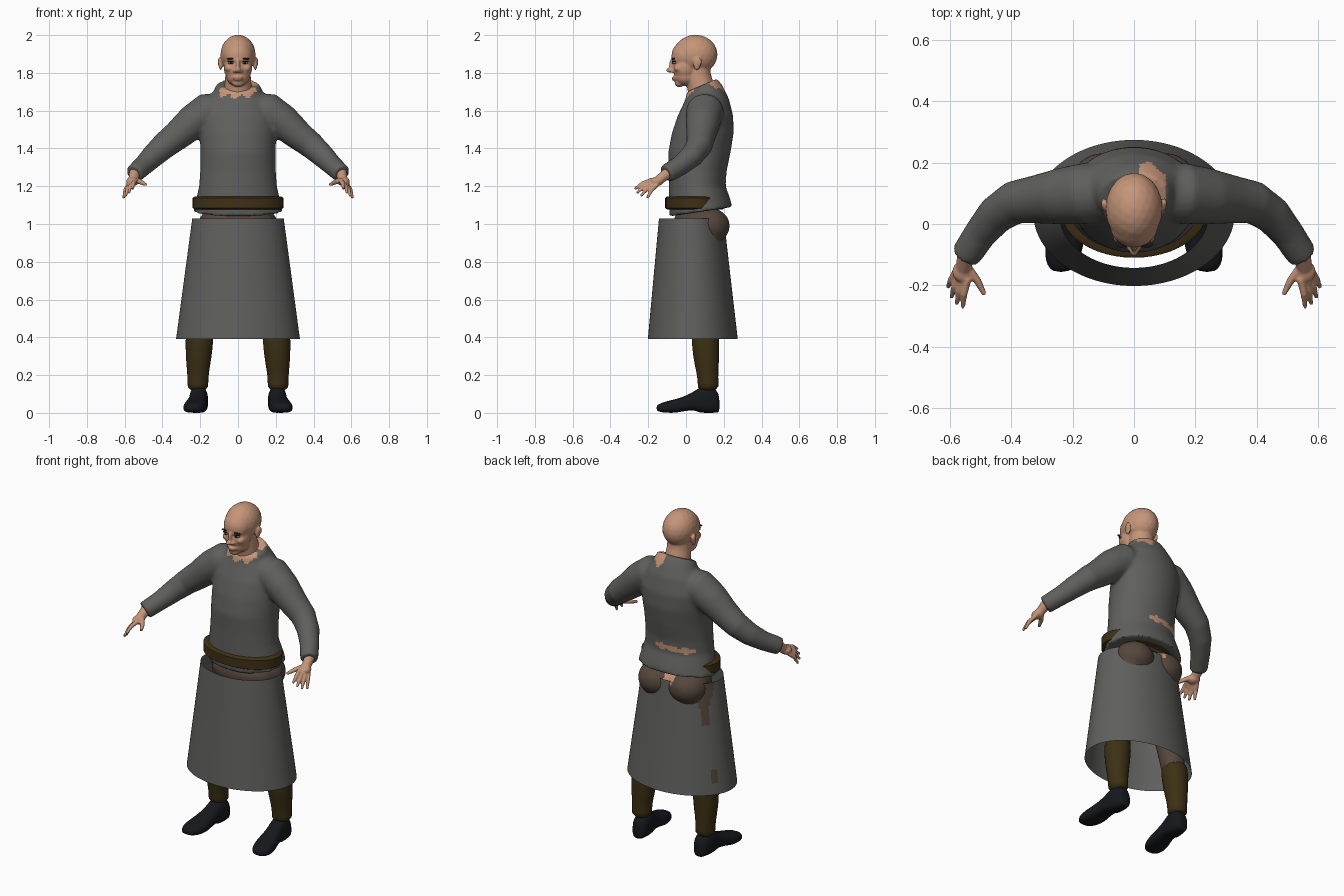
import bpy, bmesh, math
from mathutils import Vector, Matrix

if "Cube" in bpy.data.objects:
    bpy.data.objects.remove(bpy.data.objects["Cube"])


def material(name, rgb):
    m = bpy.data.materials.new(name)
    m.use_nodes = True
    m.diffuse_color = (*rgb, 1)
    m.node_tree.nodes["Principled BSDF"].inputs["Base Color"].default_value = (*rgb, 1)
    return m


SKIN = material("skin", (0.56, 0.30, 0.19))
LIP = material("lips", (0.42, 0.19, 0.13))
GREY = material("grey wool", (0.115, 0.117, 0.11))
LEATHER = material("belt leather", (0.05, 0.03, 0.008))
STOCKING = material("stocking brown", (0.045, 0.03, 0.007))
BREECH = material("breeches brown", (0.09, 0.062, 0.045))
BLACK = material("black leather", (0.008, 0.009, 0.012))
DARK = material("dark hair", (0.015, 0.01, 0.008))
WHITE = material("eye white", (0.5, 0.47, 0.43))


def loft(bm, rings, cap=True):
    """Join rings of points with quads."""
    rows = [[bm.verts.new(p) for p in r] for r in rings]
    n = len(rows[0])
    for a, b in zip(rows, rows[1:]):
        for i in range(n):
            j = (i + 1) % n
            bm.faces.new((a[i], a[j], b[j], b[i]))
    if cap:
        bm.faces.new(rows[0][::-1])
        bm.faces.new(rows[-1])


def oval(z, rx, front, back, tilt=0, n=48):
    """Horizontal oval ring, raised at the back by tilt."""
    mid, ry = (front + back) / 2, (back - front) / 2
    ts = [2 * math.pi * i / n for i in range(n)]
    return [Vector((rx * math.cos(t), mid + ry * math.sin(t), z + tilt * math.sin(t))) for t in ts]


def tube(bm, stops, n=20):
    """Round limb through (x, y, z, radius) stops."""
    pts = [Vector(s[:3]) for s in stops]
    rings = []
    for i, p in enumerate(pts):
        d = pts[min(i + 1, len(pts) - 1)] - pts[max(i - 1, 0)]
        q = d.to_track_quat("Z", "Y")
        r = stops[i][3]
        rings.append([p + q @ Vector((r * math.cos(2 * math.pi * k / n),
                                      r * math.sin(2 * math.pi * k / n), 0)) for k in range(n)])
    loft(bm, rings)


def ball(bm, c, r):
    m = Matrix.Translation(c) @ Matrix.Diagonal((*r, 1))
    bmesh.ops.create_icosphere(bm, subdivisions=3, radius=1, matrix=m)


def finish(name, bm, mats, voxel=0, smooth=0, subsurf=0, rule=None):
    """Make the object, blend its pieces, then colour faces by a rule."""
    bmesh.ops.recalc_face_normals(bm, faces=bm.faces)
    me = bpy.data.meshes.new(name)
    bm.to_mesh(me)
    bm.free()
    ob = bpy.data.objects.new(name, me)
    bpy.context.scene.collection.objects.link(ob)
    if voxel:
        mod = ob.modifiers.new("blend", "REMESH")
        mod.mode = "VOXEL"
        mod.voxel_size = voxel
    if smooth:
        mod = ob.modifiers.new("soften", "SMOOTH")
        mod.factor, mod.iterations = 0.5, smooth
    if subsurf:
        mod = ob.modifiers.new("round", "SUBSURF")
        mod.levels = mod.render_levels = subsurf
    if len(ob.modifiers):
        dg = bpy.context.evaluated_depsgraph_get()
        me = bpy.data.meshes.new_from_object(ob.evaluated_get(dg))
        ob.modifiers.clear()
        ob.data = me
    me.materials.clear()
    for m in mats:
        me.materials.append(m)
    for p in me.polygons:
        p.material_index = rule(p.center) if rule else 0
        p.use_smooth = True
    me.set_sharp_from_angle(angle=math.radians(50))
    return ob


# Tunic: torso and sleeves blended into one garment
bm = bmesh.new()
torso = [(1.065, .238, -.088, .245, .025), (1.12, .224, -.09, .235, .01), (1.2, .206, -.09, .21, 0),
         (1.28, .2, -.09, .215, 0), (1.38, .198, -.094, .236, 0), (1.48, .203, -.075, .252, 0),
         (1.57, .205, -.045, .25, 0), (1.65, .17, -.012, .228, .01), (1.7, .13, .0, .195, .03),
         (1.735, .115, .005, .165, .035)]
loft(bm, [oval(*t) for t in torso])
for s in (1, -1):
    tube(bm, [(s * .08, .1, 1.61, .085), (s * .16, .1, 1.595, .1), (s * .24, .09, 1.54, .092),
              (s * .32, .08, 1.47, .079), (s * .39, .07, 1.415, .071), (s * .45, .03, 1.36, .063),
              (s * .5, -.03, 1.31, .054), (s * .55, -.105, 1.265, .05)])


def tunic_rule(c):
    jag = .012 * math.sin(c.x * 90)
    neckline = abs(c.x) < .098 and c.y < .06 and c.z > 1.672 + jag + 1.5 * c.x * c.x
    nape = .02 < c.x < .105 + jag and c.y > .08 and c.z > 1.71 + jag
    tear = -.17 < c.x < .06 and c.y > .08 and abs(c.z - 1.235 - .06 * c.x) < .015 + jag / 3
    return int(neckline or nape or tear)


finish("tunic", bm, [GREY, SKIN], .011, 5, rule=tunic_rule)

# Skirt: open flared sheet with worn patches where a leg shows
bm = bmesh.new()
rings = []
for i in range(41):
    f = i / 40
    rings.append(oval(1.03 - .64 * f, .242 + .086 * f, -.143 - .059 * f, .2 + .074 * f, n=120))
loft(bm, rings, cap=False)


def skirt_rule(c):
    a = math.degrees(math.atan2(c.y - .03, c.x))
    upper = c.z > .79 and abs(a - 154) < 5 + max(0, c.z - .88) * 90
    lower = abs(c.z - .5) < .04 and abs(a - 160) < 4
    return int(upper or lower)


finish("skirt", bm, [GREY, BREECH], rule=skirt_rule)

# Belt
bm = bmesh.new()
loft(bm, [oval(1.078, .228, -.1, .195), oval(1.084, .24, -.11, .205),
          oval(1.138, .24, -.11, .205), oval(1.146, .228, -.1, .195)])
finish("belt", bm, [LEATHER])

# Breeches: hips, seat and thighs
bm = bmesh.new()
ball(bm, (0, .06, 1.0), (.2, .13, .1))
for s in (1, -1):
    ball(bm, (s * .1, .115, .99), (.115, .118, .1))
    tube(bm, [(s * .2, .1, .4, .066), (s * .18, .09, .55, .075), (s * .15, .085, .72, .09),
              (s * .11, .085, .95, .1)])
finish("breeches", bm, [BREECH, SKIN], .014, 4,
       rule=lambda c: int(abs(c.x + .02) < .035 and c.z > 1.01 and c.y > .1))

# Stockings and shoes
for s, side in ((1, "left"), (-1, "right")):
    bm = bmesh.new()
    tube(bm, [(s * .212, .118, .09, .052), (s * .212, .118, .125, .06), (s * .212, .117, .15, .054),
              (s * .212, .114, .22, .06), (s * .208, .106, .3, .071), (s * .205, .104, .38, .075),
              (s * .2, .1, .45, .074)])
    finish(side + "_stocking", bm, [STOCKING], subsurf=1)

    bm = bmesh.new()
    # stations: y, centre x, half width, bottom, top
    stations = [(.178, .205, .026, .004, .08), (.165, .205, .042, 0, .125), (.115, .207, .052, 0, .145),
                (.07, .21, .05, 0, .135), (.05, .212, .048, .014, .118), (0, .217, .054, .012, .09),
                (-.05, .224, .063, 0, .074), (-.1, .231, .061, 0, .062), (-.135, .236, .048, .004, .052),
                (-.157, .238, .026, .012, .038)]
    rings = []
    for y, cx, w, lo, hi in stations:
        ring = []
        for k in range(24):
            t = 2 * math.pi * k / 24
            c, v = math.cos(t), math.sin(t)
            px = math.copysign(abs(c) ** .7, c) * w * (1 - .22 * max(v, 0))
            pz = (lo + hi) / 2 + math.copysign(abs(v) ** .6, v) * (hi - lo) / 2
            ring.append(Vector((s * (cx + px), y, pz)))
        rings.append(ring)
    loft(bm, rings)
    finish(side + "_shoe", bm, [BLACK], subsurf=1)

    # Hand with spread fingers
    bm = bmesh.new()
    wrist, palm = (s * .545, -.09, 1.275), Vector((s * .558, -.155, 1.225))
    tube(bm, [(*wrist, .03), (s * .55, -.115, 1.255, .028), (*palm, .024)])
    ball(bm, palm, (.034, .036, .024))
    tips = [(.558, -.272, 1.185), (.578, -.262, 1.163), (.595, -.24, 1.147), (.606, -.205, 1.137)]
    for i, (x, y, z) in enumerate(tips):
        tip = Vector((s * x, y, z))
        base = palm + Vector((s * (-.016 + .012 * i), -.022 + .008 * i, .008 - .008 * i))
        mid = base.lerp(tip, .5) + Vector((s * .004, -.004, .007))
        tube(bm, [(*base, .013), (*mid, .0115), (*tip, .007)], 12)
    tube(bm, [(s * .545, -.14, 1.235, .016), (s * .51, -.185, 1.22, .013), (s * .487, -.23, 1.208, .008)], 12)
    finish(side + "_hand", bm, [SKIN], .005, 2)

    # Eye and eyebrow
    for part, mat, c, r in (("eye", WHITE, (.037, -.06, 1.853), (.016, .012, .007)),
                            ("iris", DARK, (.036, -.068, 1.853), (.007, .006, .007)),
                            ("eyelid", DARK, (.037, -.063, 1.861), (.018, .011, .003)),
                            ("eyebrow", DARK, (.04, -.066, 1.875), (.022, .011, .004))):
        bm = bmesh.new()
        ball(bm, (s * c[0], c[1], c[2]), r)
        finish(f"{side}_{part}", bm, [mat])

# Head and neck
bm = bmesh.new()
ball(bm, (0, .05, 1.897), (.093, .117, .105))
ball(bm, (0, -.002, 1.89), (.079, .075, .08))
ball(bm, (0, -.003, 1.83), (.076, .068, .085))
ball(bm, (0, .0, 1.782), (.064, .064, .052))
ball(bm, (0, -.034, 1.748), (.032, .026, .024))
ball(bm, (0, -.054, 1.87), (.058, .022, .013))
ball(bm, (0, -.072, 1.842), (.011, .018, .036))
ball(bm, (0, -.084, 1.815), (.016, .021, .014))
ball(bm, (0, -.06, 1.774), (.027, .016, .007))
ball(bm, (0, -.058, 1.764), (.024, .016, .007))
tube(bm, [(0, .1, 1.6, .085), (0, .085, 1.7, .074), (0, .065, 1.78, .068), (0, .06, 1.84, .066)])
for s in (1, -1):
    ball(bm, (s * .017, -.072, 1.81), (.009, .014, .01))
    ball(bm, (s * .046, -.035, 1.825), (.024, .03, .022))
    ball(bm, (s * .092, .058, 1.848), (.011, .02, .034))
    ball(bm, (s * .099, .066, 1.858), (.008, .018, .024))
finish("head", bm, [SKIN, LIP], .0055, 3,
       rule=lambda c: int(abs(c.x) < .026 and c.y < -.055 and abs(c.z - 1.769) < .009))
